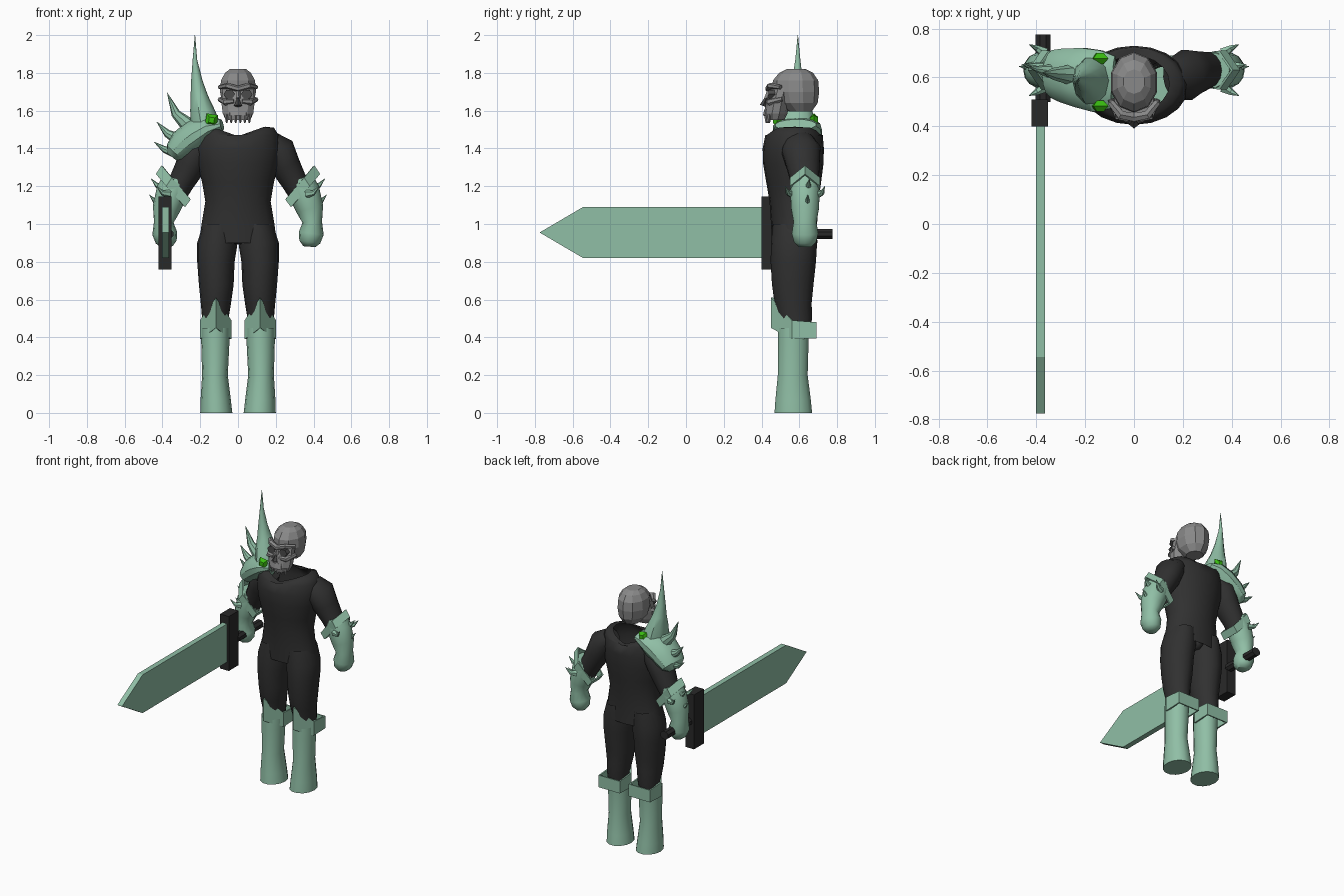
import bpy, bmesh, math
from mathutils import Vector

cube = bpy.data.objects.get("Cube")
if cube:
    bpy.data.objects.remove(cube, do_unlink=True)


def material(name, r, g, b):
    m = bpy.data.materials.new(name)
    m.use_nodes = True
    m.diffuse_color = (r, g, b, 1)
    for node in m.node_tree.nodes:
        if node.type == 'BSDF_PRINCIPLED':
            node.inputs["Base Color"].default_value = (r, g, b, 1)
    return m


GREEN = material("pale green armor", .28, .52, .38)
BLACK = material("black cloth", .03, .03, .03)
DARK = material("dark metal", .022, .022, .022)
BONE = material("grey bone", .25, .25, .25)
SOCKET = material("dark bone hollow", .07, .07, .07)
GEM = material("bright green gem", .04, .5, .005)


def build(name, verts, faces, mat, smooth=None):
    mesh = bpy.data.meshes.new(name)
    mesh.from_pydata([tuple(v) for v in verts], [], faces)
    bm = bmesh.new()
    bm.from_mesh(mesh)
    bmesh.ops.recalc_face_normals(bm, faces=bm.faces[:])
    bm.to_mesh(mesh)
    bm.free()
    mesh.materials.append(mat)
    if smooth:
        for p in mesh.polygons:
            p.use_smooth = True
        mesh.set_sharp_from_angle(angle=math.radians(smooth))
    obj = bpy.data.objects.new(name, mesh)
    bpy.context.collection.objects.link(obj)
    return obj


def tube(name, rings, mat, n=12, level=False, caps=(True, True), smooth=40,
         phase=0.0, side=1):
    """Loft ellipses (x, y, z, radius a, radius b) along a path; level keeps rings flat."""
    verts, faces = [], []
    centres = [Vector((r[0] * side, r[1], r[2])) for r in rings]
    last = len(rings) - 1
    for i, ring in enumerate(rings):
        t = centres[min(i + 1, last)] - centres[max(i - 1, 0)]
        t = Vector((0, 0, 1)) if level else t.normalized()
        ref = Vector((0, 0, 1)) if abs(t.y) > .9 else Vector((0, 1, 0))
        a = ref.cross(t).normalized()
        b = t.cross(a)
        for k in range(n):
            w = math.tau * k / n + phase
            verts.append(centres[i] + a * math.cos(w) * ring[3] + b * math.sin(w) * ring[4])
    for i in range(last):
        for k in range(n):
            j = (k + 1) % n
            faces.append((i * n + k, i * n + j, i * n + n + j, i * n + n + k))
    if caps[0]:
        faces.append(tuple(range(n)))
    if caps[1]:
        faces.append(tuple(range(last * n, last * n + n)))
    return build(name, verts, faces, mat, smooth)


def spike(name, base, mid, tip, r, side=1, n=8):
    """Curved horn that narrows from base to tip."""
    return tube(name, [(*base, r, r), (*mid, r * .55, r * .55), (*tip, .001, .001)],
                GREEN, n, side=side)


def prism(name, profile, x0, x1, mat):
    """Extrude a (y, z) profile along x."""
    n = len(profile)
    verts = [(x, y, z) for x in (x0, x1) for y, z in profile]
    faces = [tuple(range(n)), tuple(range(n, 2 * n))]
    faces += [(k, (k + 1) % n, n + (k + 1) % n, n + k) for k in range(n)]
    return build(name, verts, faces, mat)


def cuff(name, points, side, shear=0):
    """Pointed band; points are (x, y, top z, height)."""
    n = len(points)
    verts = [(x * side, y, z) for x, y, z, h in points]
    verts += [((x + shear) * side, y, z - h) for x, y, z, h in points]
    faces = [(k, (k + 1) % n, n + (k + 1) % n, n + k) for k in range(n)]
    obj = build(name, verts, faces, GREEN)
    wall = obj.modifiers.new("wall", 'SOLIDIFY')
    wall.thickness = .012
    return obj


# Torso with an open, V-shaped neckline
torso = tube("torso", [
    (0, .575, .9, .205, .12), (0, .572, 1, .193, .122), (0, .572, 1.12, .173, .13),
    (0, .57, 1.22, .19, .145), (0, .568, 1.32, .215, .16), (0, .568, 1.4, .225, .162),
    (0, .572, 1.47, .215, .152), (0, .575, 1.5, .19, .14), (0, .575, 1.515, .145, .115)],
    BLACK, 20, level=True, caps=(False, False), smooth=60)
for v in torso.data.vertices[-20:]:
    v.co.z = 1.465 + .05 * min(1, abs(v.co.x) / .14)
for v in torso.data.vertices[-40:-20]:
    v.co.z = 1.455 + .055 * min(1, abs(v.co.x) / .15)
tube("crotch", [(0, .573, .895, .03, .08), (0, .573, .93, .05, .115), (0, .573, 1, .04, .11)],
     BLACK, 12, level=True, smooth=60)

# Limbs and their armor, mirrored left and right
for side, label in ((1, "left"), (-1, "right")):
    tube(label + "_leg", [
        (.1, .575, 1, .085, .115), (.109, .572, .9, .107, .122), (.117, .568, .8, .099, .12),
        (.115, .565, .68, .092, .11), (.117, .567, .58, .08, .098), (.12, .58, .5, .07, .088),
        (.12, .57, .38, .065, .075)],
        BLACK, 16, level=True, caps=(False, False), smooth=60, side=side)
    tube(label + "_boot", [
        (.115, .568, 0, .085, .102), (.118, .567, .07, .08, .096), (.122, .565, .2, .068, .081),
        (.12, .568, .38, .075, .083), (.12, .57, .45, .076, .085)],
        GREEN, 14, level=True, caps=(True, False), side=side)
    cuff(label + "_boot_cuff", [
        (.117, .45, .61, .16), (.202, .56, .49, .1), (.202, .69, .48, .085),
        (.035, .69, .48, .085), (.035, .56, .49, .1)], side)
    tube(label + "_upper_arm", [
        (.16, .6, 1.44, .06, .08), (.215, .61, 1.39, .088, .105), (.25, .62, 1.31, .08, .09),
        (.3, .63, 1.22, .068, .075), (.335, .63, 1.15, .06, .065)],
        BLACK, 14, smooth=60, side=side)
    tube(label + "_gauntlet", [
        (.32, .63, 1.235, .078, .072), (.35, .63, 1.17, .084, .08), (.38, .63, 1.08, .073, .075),
        (.393, .63, 1.01, .052, .062), (.388, .63, .95, .066, .072), (.38, .63, .905, .056, .06),
        (.378, .63, .88, .032, .035)], GREEN, 14, smooth=50, side=side)
    cuff(label + "_gauntlet_cuff", [
        (.405, .63, 1.31, .045), (.35, .55, 1.245, .045), (.25, .565, 1.13, .04),
        (.25, .695, 1.13, .04), (.35, .71, 1.245, .045)], side, shear=.03)
    for k, (y, z, out) in enumerate(((.645, 1.2, .46), (.64, 1.115, .47), (.7, 1.16, .43),
                                     (.56, 1.16, .43))):
        spread = (y - .63) * .5
        spike(f"{label}_gauntlet_spike_{k}", (out - .065, y, z), (out - .03, y + spread * .6, z + .005),
              (out, y + spread, z + .04), .024, side, 6)

# Shoulder guard on the right side, with its horn and spikes
tube("shoulder_guard", [
    (-.085, .58, 1.525, .03, .11), (-.15, .585, 1.51, .07, .13), (-.22, .6, 1.47, .088, .125),
    (-.29, .61, 1.42, .082, .112), (-.33, .615, 1.38, .062, .1), (-.35, .615, 1.355, .03, .06)],
    GREEN, 14, smooth=30)
tube("great_horn", [
    (-.165, .585, 1.5, .085, .11), (-.187, .588, 1.6, .066, .085), (-.205, .59, 1.68, .046, .05),
    (-.218, .59, 1.76, .03, .03), (-.228, .592, 1.87, .012, .014), (-.228, .592, 2, .001, .001)],
    GREEN, 10, level=True, smooth=40)
spike("upper_shoulder_spike", (-.25, .61, 1.51), (-.33, .615, 1.585), (-.375, .62, 1.695), .045)
spike("middle_shoulder_spike", (-.3, .62, 1.44), (-.375, .63, 1.48), (-.43, .64, 1.54), .038)
spike("lower_shoulder_spike", (-.33, .63, 1.38), (-.39, .645, 1.395), (-.445, .655, 1.435), .032)
for name, y in (("front_gem", .483), ("back_gem", .678)):
    tube(name, [(-.14, y - .022, 1.55, .02, .02), (-.14, y, 1.55, .044, .044),
                (-.14, y + .022, 1.55, .02, .02)], GEM, 4, smooth=None, phase=math.pi / 4 + .15)

# Faceted skull
tube("cranium", [
    (0, .605, 1.595, .055, .06), (0, .587, 1.64, .088, .11), (0, .58, 1.7, .1, .125),
    (0, .58, 1.76, .095, .12), (0, .583, 1.8, .072, .09), (0, .583, 1.82, .045, .05)],
    BONE, 10, level=True, smooth=None, phase=math.pi / 10)
tube("face_and_jaw", [
    (0, .47, 1.55, .068, .05), (0, .475, 1.585, .085, .062), (0, .485, 1.64, .092, .062),
    (0, .505, 1.72, .085, .055)], BONE, 10, level=True, smooth=None, phase=math.pi / 10)
tube("brow", [
    (-.096, .5, 1.725, .012, .015), (-.055, .447, 1.732, .016, .02), (0, .437, 1.715, .016, .02),
    (.055, .447, 1.732, .016, .02), (.096, .5, 1.725, .012, .015)], BONE, 6, smooth=None)
tube("nose_bridge", [(0, .43, 1.665, .013, .016), (0, .445, 1.715, .012, .014)],
     BONE, 5, smooth=None)
tube("nose_hollow", [(0, .408, 1.625, .022, .018), (0, .425, 1.668, .004, .008)],
     SOCKET, 4, smooth=None)
tube("upper_jaw", [(0, .445, 1.575, .06, .038), (0, .45, 1.61, .058, .034)],
     BONE, 8, level=True, smooth=None)
for side, label in ((1, "left"), (-1, "right")):
    tube(label + "_eye_socket", [(.046, .436, 1.687, .031, .026), (.046, .48, 1.687, .031, .026)],
         SOCKET, 6, smooth=None, side=side)
    tube(label + "_cheekbone", [
        (.022, .43, 1.65, .012, .012), (.065, .44, 1.645, .018, .018), (.097, .51, 1.66, .013, .012)],
        BONE, 6, smooth=None, side=side)
    for k in range(3):
        x = .012 + .024 * k
        tube(f"{label}_tooth_{k}", [(x, .425 + .008 * k, 1.58, .013, .012),
                                    (x, .425 + .008 * k, 1.535, .004, .004)],
             BONE, 4, smooth=None, side=side)

# Broad sword held forward in the right hand
prism("sword_blade", [(.41, .82), (.41, 1.09), (-.545, 1.09), (-.775, .955), (-.545, .82)],
      -.402, -.365, GREEN)
prism("sword_guard", [(.4, .76), (.4, 1.145), (.51, 1.145), (.51, .76)], -.42, -.352, DARK)
tube("sword_handle", [(-.373, .5, .947, .033, .03), (-.373, .775, .947, .033, .03)],
     DARK, 8, smooth=None, phase=math.pi / 8)
